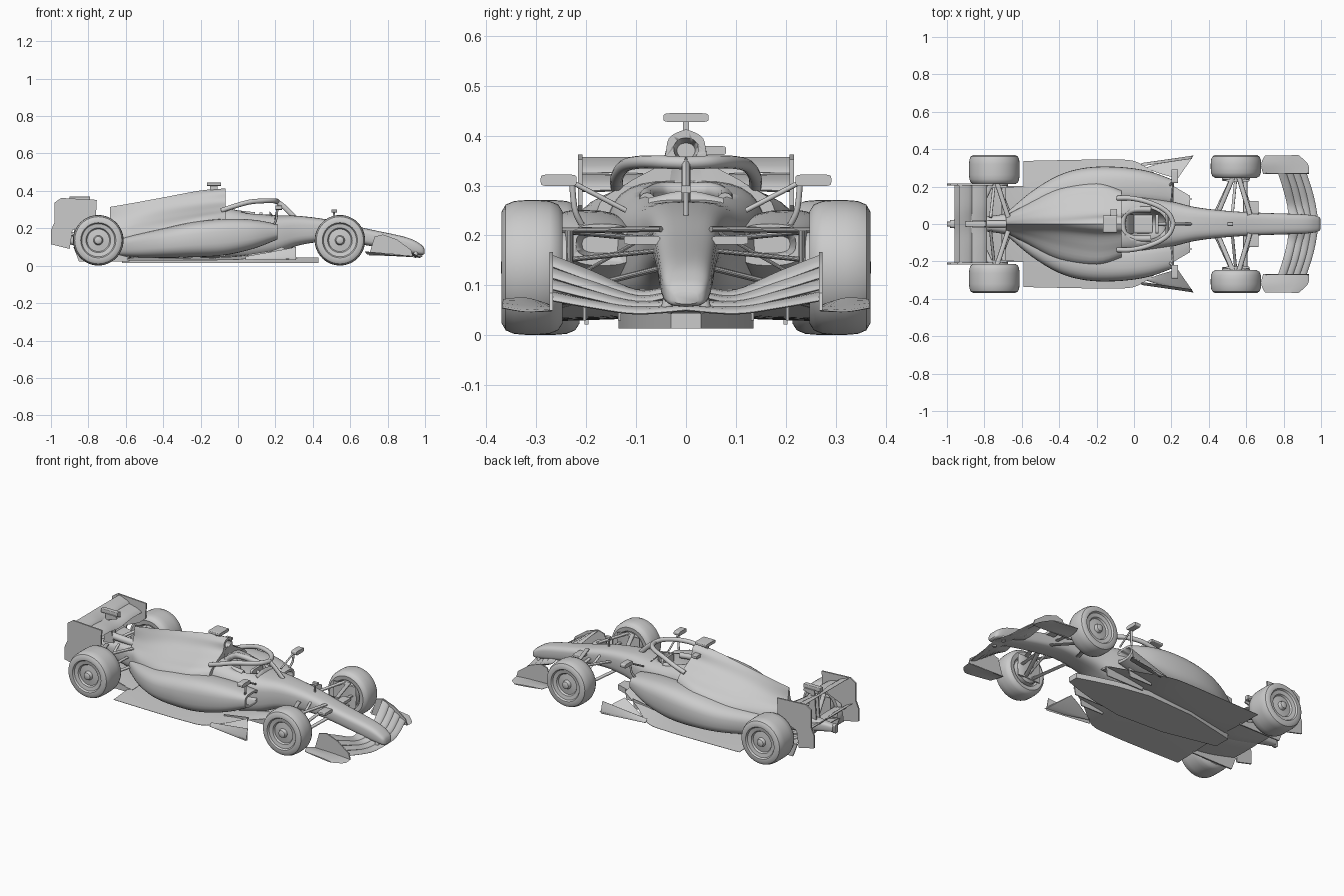
import bpy, bmesh, math
from mathutils import Vector as V

if "Cube" in bpy.data.objects:
    bpy.data.objects.remove(bpy.data.objects["Cube"])


def make(name, verts, faces, mirror=False, angle=35):
    bm = bmesh.new()
    vs = [bm.verts.new(v) for v in verts]
    for f in faces:
        bm.faces.new([vs[i] for i in f])
    bmesh.ops.remove_doubles(bm, verts=bm.verts, dist=1e-5)
    bmesh.ops.recalc_face_normals(bm, faces=bm.faces)
    me = bpy.data.meshes.new(name)
    bm.to_mesh(me)
    bm.free()
    ob = bpy.data.objects.new(name, me)
    bpy.context.collection.objects.link(ob)
    bpy.ops.object.select_all(action='DESELECT')
    ob.select_set(True)
    bpy.context.view_layer.objects.active = ob
    bpy.ops.object.shade_smooth_by_angle(angle=math.radians(angle))
    if mirror:
        mod = ob.modifiers.new("Mirror", 'MIRROR')
        mod.use_axis = (False, True, False)
        mod.use_mirror_merge = False
    return ob


def spline(p, n):
    """Curve that passes through every point, n steps per span."""
    if n == 1 or len(p) < 3:
        return list(p)
    q, out = [p[0]] + list(p) + [p[-1]], []
    for a, b, c, d in zip(q, q[1:], q[2:], q[3:]):
        for t in (i / n for i in range(n)):
            out.append(0.5 * (2*b + (c-a)*t + (2*a-5*b+4*c-d)*t*t + (3*b-a-3*c+d)*t**3))
    return out + [p[-1]]


def loft(name, rings, n=5, mirror=False, cap=True, angle=35):
    rings = list(zip(*[spline(c, n) for c in zip(*rings)]))
    k, m = len(rings[0]), len(rings)
    faces = [(i*k+j, i*k+(j+1) % k, (i+1)*k+(j+1) % k, (i+1)*k+j)
             for i in range(m-1) for j in range(k)]
    if cap:
        faces += [tuple(range(k)), tuple(range((m-1)*k, m*k))]
    return make(name, [v for r in rings for v in r], faces, mirror, angle)


def oval(x, hw, z0, z1, y=0, e=3, k=32):
    """Rounded-box cross-section across the car."""
    pw = lambda c: math.copysign(abs(c)**(2/e), c)
    return [V((x, y + hw*pw(math.cos(2*math.pi*i/k)),
               (z0+z1)/2 + (z1-z0)/2*pw(math.sin(2*math.pi*i/k)))) for i in range(k)]


def box(name, x0, x1, y, hw, z0, z1, mirror=False, e=6):
    return loft(name, [oval(x0, hw, z0, z1, y, e), oval(x1, hw, z0, z1, y, e)], 1, mirror)


def tube(name, pts, r, flat=1, n=5, mirror=True, k=12):
    pts = spline([V(p) for p in pts], n)
    rings = []
    for i, p in enumerate(pts):
        t = (pts[min(i+1, len(pts)-1)] - pts[max(i-1, 0)]).normalized()
        s = t.cross(V((0, 0, 1))).normalized()
        u = s.cross(t)
        rings.append([p + s*r*math.cos(a) + u*r*flat*math.sin(a)
                      for a in (2*math.pi*j/k for j in range(k))])
    return loft(name, rings, 1, mirror)


def blade(name, stations, t, mirror=True, axis=(0, 0, 1), n=5):
    """Aerofoil strip from (leading point, trailing point) pairs."""
    prof = ((0, 0), (.06, .6), (.3, 1), (.7, .7), (1, .15), (1, -.15), (.7, -.5), (.3, -.7), (.06, -.5))
    rings = [[V(a) + (V(b)-V(a))*s + V(axis)*h*t/2 for s, h in prof] for a, b in stations]
    return loft(name, rings, n, mirror, angle=50)


def prism(name, outline, axis, a, b, mirror=False):
    put = (lambda p, h: V((p[0], p[1], h))) if axis == 'z' else (lambda p, h: V((p[0], h, p[1])))
    return loft(name, [[put(p, a) for p in outline], [put(p, b) for p in outline]], 1, mirror)


def lathe(name, profile, x, z, k=48):
    loft(name, [[V((x + r*math.cos(2*math.pi*j/k), y, z + r*math.sin(2*math.pi*j/k)))
                 for j in range(k)] for r, y in profile], 1, True, False)


def cut(cutter, *targets):
    cutter.hide_render = True
    cutter.display_type = 'WIRE'
    for t in targets:
        mod = t.modifiers.new("Cut", 'BOOLEAN')
        mod.operation, mod.object, mod.solver = 'DIFFERENCE', cutter, 'EXACT'


# Nose and survival cell
chassis = loft("nose_and_chassis", [oval(*s, 0, 3.3) for s in (
    (.998, .024, .063, .085), (.98, .042, .058, .112), (.9, .052, .068, .152), (.68, .06, .11, .2),
    (.5, .07, .13, .243), (.33, .09, .11, .266), (.2, .122, .06, .27), (.06, .15, .03, .288),
    (-.07, .16, .03, .31), (-.2, .15, .03, .29))])

# Engine cover: half outlines from spine to floor, shoulders flowing into the side pods
cover_half = (
    (-.066, ((0, .413), (.034, .395), (.05, .345), (.12, .303), (.18, .245), (.18, .05))),
    (-.2, ((0, .402), (.028, .38), (.06, .33), (.14, .285), (.22, .23), (.22, .05))),
    (-.4, ((0, .365), (.014, .345), (.045, .30), (.105, .255), (.19, .193), (.19, .05))),
    (-.58, ((0, .332), (.007, .31), (.026, .26), (.055, .217), (.1, .16), (.1, .05))),
    (-.685, ((0, .314), (.004, .30), (.012, .25), (.03, .21), (.045, .17), (.045, .08))))
rings = []
for x, half in cover_half:
    h = spline([V((x, y, z)) for y, z in half], 5)
    rings.append(h + [V((p.x, -p.y, p.z)) for p in reversed(h[1:])])
cover = loft("engine_cover", rings)

# Side pods, swept down toward the rear
pods = loft("side_pod", [oval(x, (b-a)/2, z0, z1, (a+b)/2, 2.8) for x, a, b, z0, z1 in (
    (.21, .10, .235, .14, .223), (.08, .10, .282, .09, .246), (-.08, .10, .305, .055, .25),
    (-.25, .06, .302, .045, .232), (-.4, .03, .262, .042, .2), (-.55, .01, .172, .045, .165),
    (-.68, .005, .062, .06, .13))], mirror=True)

# Cockpit opening and air inlets
k = 32
well = [[V((.05 + .125*math.sin(a)*math.cos(b), .088*math.sin(a)*math.sin(b), .31 + .19*math.cos(a)))
         for b in (2*math.pi*j/k for j in range(k))] for a in (math.pi*i/16 for i in range(17))]
cut(loft("cockpit_cutter", well, 1, cap=False), chassis, cover)
cut(loft("inlet_cutter", [oval(.23, .055, .155, .212, .168), oval(.13, .04, .165, .2, .168)], 1, True), pods)
cut(loft("airbox_cutter", [oval(-.05, .026, .35, .398, 0, 2.2), oval(-.13, .018, .355, .385, 0, 2.2)], 1), cover)

# Cockpit fittings
blade("seat_back", [((-.06, y, .28), (.0, y, .15)) for y in (-.05, .05)], .04, False, (1, 0, 0))
box("seat_base", -.01, .1, 0, .05, .135, .17)
tube("headrest", [(.09, .078, .27), (-.0, .076, .28), (-.05, .05, .29), (-.062, 0, .29)], .016)
box("steering_wheel", .115, .13, 0, .05, .235, .285)
tube("steering_column", [(.12, 0, .262), (.2, 0, .235)], .01, mirror=False)
blade("wind_deflector", [((.185, y, .262), (.17, y, .29 - abs(y)*.2)) for y in (-.075, 0, .075)],
      .008, False, (1, 0, 0))

# Halo
tube("halo_hoop", [(-.09, .138, .295), (-.02, .138, .318), (.06, .122, .34), (.14, .09, .347),
                   (.19, .05, .347), (.21, 0, .345)], .013)
tube("halo_pillar", [(.205, 0, .345), (.245, 0, .315), (.3, 0, .262)], .009, 1.5, mirror=False)

# Floor: low keel between two tunnels that open at the front and rise at the rear
half = [(.43, .03), (.34, .06), (.2, .1), (0, .135), (-.3, .12), (-.62, .05)]
prism("keel", half + [(x, -y) for x, y in reversed(half)], 'z', .014, .045)
blade("tunnel_floor", [((x, a, za), (x, b, zb)) for x, a, b, za, zb in (
    (.3, .08, .15, .09, .08), (.16, .09, .235, .075, .06), (.02, .1, .33, .052, .034),
    (-.12, .1, .345, .042, .03), (-.35, .06, .342, .04, .028), (-.59, .02, .337, .045, .028))], .012)
blade("diffuser", [((x, 0, z), (x, .2, z)) for x, z in ((-.56, .042), (-.7, .06), (-.87, .1))], .01)
prism("diffuser_fence", [(-.58, .022), (-.85, .022), (-.88, .1), (-.8, .1), (-.58, .045)], 'y', .195, .203, True)
blade("floor_winglet", [((.06, .30, .034), (.08, .29, .04)), ((.2, .345, .036), (.17, .26, .075)),
                        ((.32, .367, .038), (.235, .245, .1))], .008)
blade("floor_fence", [((x, y, .03), (x, y - .015, z)) for x, y, z in
                      ((.04, .325, .05), (.18, .345, .075), (.31, .364, .1))], .006, True, (0, 1, 0))
for i, y in enumerate((.13, .2)):
    prism(f"floor_strake_{i}", [(.30-i*.1, .03), (.31-i*.1, .085), (.05, .06), (.05, .03)], 'y', y, y+.006, True)

# Front wing elements, stacked from the main plane back
for i in range(4):
    x, z = .972 - i*.036, .044 + i*.0115
    inner = 0 if i < 2 else .045
    blade(f"front_wing_element_{i}", [
        ((x+.015, inner, z+.007), (x-.04, inner, z+.017)),
        ((x, .1, z), (x-.045, .1, z+.013)),
        ((x-.022, .19, z+.012+i*.006), (x-.068, .19, z+.027+i*.008)),
        ((x-.048, .268, z+.026+i*.011), (x-.093, .268, z+.043+i*.013))], .012)
prism("front_endplate", [(.935, .05), (.925, .085), (.85, .14), (.775, .167), (.73, .155), (.70, .055)],
      'y', .266, .273, True)
blade("front_footplate", [((.935, .268, .05), (.69, .268, .06)), ((.93, .32, .047), (.68, .32, .075)),
                          ((.88, .368, .055), (.7, .366, .072))], .009)
for s in (-1, 1):
    tube(f"nose_pylon_{s}", [(.95, s*.04, .045), (.95, s*.03, .09)], .012, n=1, mirror=False)

# Rear wing
for nm, a, b, c, d, t in (("main_plane", -.785, .29, -.88, .322, .02), ("flap", -.865, .325, -.935, .356, .012),
                          ("beam_lower", -.83, .15, -.92, .175, .014), ("beam_upper", -.9, .175, -.96, .21, .01)):
    blade("rear_wing_" + nm, [((a, y, b - .012*(y == 0)), (c, y, d)) for y in (-.208, -.1, 0, .1, .208)], t, False)
prism("rear_endplate", [(-.755, .352), (-.945, .362), (-.98, .338), (-.98, .235), (-1, .19), (-1, .115),
                        (-.9, .09), (-.885, .19), (-.80, .225), (-.76, .26)], 'y', .207, .216, True)
prism("rear_wing_pylon", [(-.8, .15), (-.88, .15), (-.865, .35), (-.80, .35), (-.79, .335), (-.845, .32)],
      'y', .012, .02, True)
box("flap_actuator", -.9, -.79, 0, .014, .345, .37)

# Gearbox, crash structure and tail light
loft("gearbox", [oval(*s) for s in ((-.6, .07, .06, .21), (-.75, .045, .08, .2), (-.88, .032, .11, .18),
                                    (-.985, .02, .13, .17))])
box("tail_light", -1, -.98, 0, .014, .125, .175)
tube("exhaust", [(-.66, 0, .21), (-.84, 0, .22)], .02, mirror=False)

# Wheels, brake drums and suspension
for pos, x, yi, yo, c in (("front", .545, .247, .37, .06), ("rear", -.747, .213, .37, .045)):
    lathe(pos + "_wheel", [(0, yi+.02), (.08, yi+.02), (.088, yi+.003), (.112, yi), (.126, yi+.009),
          (.133, yi+.026), (.135, yi+.05), (.135, yo-.05), (.133, yo-.026), (.126, yo-.009), (.112, yo-.001),
          (.094, yo-.002), (.088, yo-.012), (.066, yo-.016), (.06, yo-.026), (.026, yo-.022), (.02, yo-.004),
          (.012, yo), (0, yo)], x, .136)
    lathe(pos + "_brake_drum", [(0, yi-.018), (.06, yi-.018), (.074, yi-.008), (.076, yi+.03)], x, .136, 32)
    blade(pos + "_brake_duct", [((x+.075, yi-.015, z), (x-.075, yi-.015, z)) for z in (.08, .21)],
          .02, True, (0, 1, 0))
    zu, zl = (.205, .135) if pos == "front" else (.19, .1)
    hub = yi + .005
    for nm, dx, z0, cx, z1, r in (("upper_fore_arm", .015, .21, .075, zu+.008, .013),
                                  ("upper_aft_arm", -.015, .21, -.1, zu-.015, .013),
                                  ("lower_fore_arm", .015, .085, .085, zl, .013),
                                  ("lower_aft_arm", -.015, .085, -.11, zl, .013),
                                  ("track_rod", .05, .15, .05, (zu+zl)/2, .011),
                                  ("push_rod", 0, .1, -.02, zu+.01, .008)):
        tube(f"{pos}_{nm}", [(x+dx, hub, z0), (x+cx, c-.01, z1)], r, .45, 1)

# Mirrors, cameras and antennas
box("mirror", .2, .235, .255, .036, .299, .322, True, 6)
tube("mirror_stem", [(.21, .228, .302), (.205, .222, .25), (.19, .205, .215)], .006)
tube("mirror_brace", [(.21, .225, .305), (.2, .12, .25)], .005)
box("top_camera", -.165, -.09, 0, .045, .427, .445)
box("top_camera_stem", -.15, -.11, 0, .006, .39, .43)
box("side_camera", -.125, -.09, .055, .025, .361, .379)
box("nose_camera", .615, .665, .088, .036, .182, .199, True)
tube("nose_antenna", [(.51, 0, .235), (.512, .0, .27), (.515, .0, .297)], .005, mirror=False)
box("nose_sensor", .5, .53, 0, .01, .285, .3)
